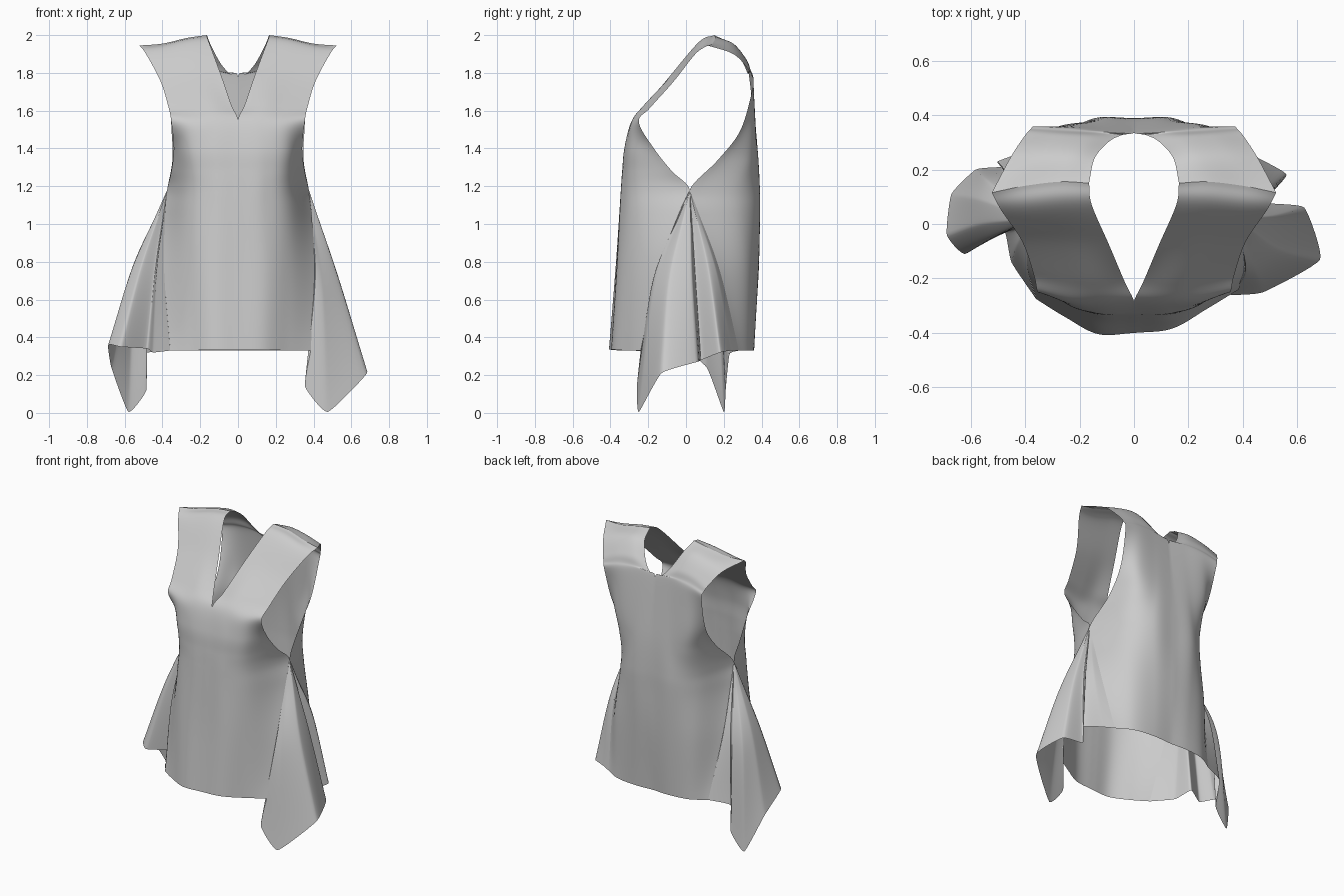
import bpy, bmesh
from mathutils import Vector


def spline(pts, n, k=0.5):
    """Cardinal spline samples, n steps per span; lower k gives sharper corners."""
    p = [Vector(q) for q in pts]
    p = [2 * p[0] - p[1]] + p + [2 * p[-1] - p[-2]]
    out = []
    for i in range(1, len(p) - 2):
        a, b, c, d = p[i - 1:i + 3]
        for s in range(n):
            t = s / n
            h = t * t * (3 - 2 * t)
            out.append(b * (1 - h) + c * h + (c - a) * k * t * (1 - t) ** 2
                       - (d - b) * k * t * t * (1 - t))
    return out + [p[-2]]


def cloth(name, rows, flip=False, mirror=False, nu=8, nv=8, k=0.5):
    """Smooth sheet through rows of control points, optionally mirrored in x."""
    cols = [spline(c, nv) for c in zip(*rows)]
    grid = [spline(r, nu, k) for r in zip(*cols)]
    bm = bmesh.new()
    for side in ((1, -1) if mirror else (1,)):
        vs = []
        for row in grid:
            line = []
            for p in row:
                x, y = (max(p.x, 0) if mirror else p.x), p.y
                if side < 0:      # left hem is slightly narrower and fuller in front
                    drop = max(0, 1.18 - p.z)
                    if y < 0:
                        y *= 1 + 0.45 * drop * x
                    x *= -(1 - 0.08 * drop)
                line.append(bm.verts.new((x, y, max(p.z, 0))))
            vs.append(line)
        for i in range(len(vs) - 1):
            for j in range(len(vs[0]) - 1):
                f = [vs[i][j], vs[i + 1][j], vs[i + 1][j + 1], vs[i][j + 1]]
                if flip != (side < 0):
                    f.reverse()
                bm.faces.new(f)
    bmesh.ops.remove_doubles(bm, verts=bm.verts, dist=0.0008)
    me = bpy.data.meshes.new(name)
    bm.to_mesh(me)
    bm.free()
    for poly in me.polygons:
        poly.use_smooth = True
    ob = bpy.data.objects.new(name, me)
    bpy.context.collection.objects.link(ob)
    return ob


def drape(name, apex, seams, middle, hem, flip=False):
    """Fan of folds from the underarm; seams are its side points near the top."""
    upper = [Vector(apex).lerp(Vector(m), 0.3) for m in middle]
    upper[0], upper[-1] = seams
    cloth(name, [[apex] * len(hem), upper, middle, hem], flip, nv=10, k=0.23)


shoulder = [(.165, .15, 2), (.27, .155, 1.985), (.40, .14, 1.955), (.522, .115, 1.945)]
underarm = (.375, .02, 1.18)

# Front panel: shoulder, V neck, armhole edge, hem
cloth("front_panel", [
    shoulder,
    [(.155, .07, 1.965), (.26, .07, 1.955), (.385, .06, 1.925), (.487, .05, 1.90)],
    [(.09, -.08, 1.79), (.19, -.075, 1.785), (.30, -.07, 1.77), (.41, -.065, 1.755)],
    [(.035, -.21, 1.63), (.14, -.222, 1.63), (.25, -.21, 1.62), (.367, -.19, 1.615)],
    [(0, -.283, 1.55), (.12, -.29, 1.54), (.24, -.285, 1.53), (.353, -.25, 1.54)],
    [(0, -.325, 1.4), (.14, -.323, 1.4), (.26, -.285, 1.4), (.34, -.17, 1.4)],
    [(0, -.338, 1.28), (.14, -.33, 1.28), (.26, -.27, 1.28), (.353, -.075, 1.28)],
    [(0, -.345, 1.18), (.14, -.335, 1.18), (.27, -.25, 1.18), underarm],
    [(0, -.353, 1.05), (.14, -.342, 1.05), (.275, -.26, 1.05), (.39, -.04, 1.05)],
    [(0, -.37, .75), (.15, -.358, .75), (.28, -.28, .75), (.405, -.15, .75)],
    [(0, -.40, .335), (.14, -.384, .335), (.27, -.31, .33), (.385, -.24, .33)],
], mirror=True)

# Back panel: shoulder, round neck, armhole edge, hem
cloth("back_panel", [
    shoulder,
    [(.145, .24, 1.95), (.23, .25, 1.955), (.34, .25, 1.935), (.45, .25, 1.90)],
    [(.095, .30, 1.855), (.18, .315, 1.875), (.29, .32, 1.865), (.40, .325, 1.825)],
    [(.045, .326, 1.797), (.15, .335, 1.82), (.27, .342, 1.815), (.38, .348, 1.785)],
    [(0, .335, 1.775), (.12, .345, 1.77), (.25, .357, 1.755), (.367, .355, 1.73)],
    [(0, .365, 1.5), (.13, .37, 1.5), (.27, .36, 1.5), (.352, .29, 1.5)],
    [(0, .38, 1.34), (.14, .38, 1.34), (.27, .335, 1.34), (.347, .17, 1.34)],
    [(0, .388, 1.18), (.16, .382, 1.18), (.29, .28, 1.18), underarm],
    [(0, .389, 1.05), (.16, .384, 1.05), (.295, .29, 1.05), (.392, .07, 1.05)],
    [(0, .385, .75), (.15, .378, .75), (.30, .325, .75), (.42, .18, .75)],
    [(0, .355, .33), (.14, .36, .33), (.28, .34, .33), (.39, .28, .33)],
], flip=True, mirror=True)

# Right side drape: pointed hem, corner to the front
drape("right_side_drape", underarm, [(.39, -.04, 1.05), (.392, .07, 1.05)],
      [(.405, -.15, .75), (.41, -.175, .70), (.45, -.17, .65), (.535, -.09, .70), (.52, .03, .72),
       (.45, .05, .74), (.49, .12, .75), (.46, .16, .75), (.42, .18, .75)],
      [(.385, -.24, .33), (.355, -.26, .14), (.475, -.25, .005), (.683, -.13, .21), (.625, .06, .27),
       (.48, .08, .28), (.56, .18, .32), (.46, .24, .33), (.39, .28, .33)])

# Left side drape: folded outward with its point to the rear
drape("left_side_drape", (-.375, .02, 1.18), [(-.386, -.041, 1.05), (-.388, .07, 1.05)],
      [(-.391, -.162, .75), (-.43, -.08, .75), (-.44, -.02, .75), (-.52, -.05, .75), (-.565, 0, .75),
       (-.57, .09, .73), (-.54, .16, .68), (-.47, .17, .70), (-.46, .18, .74), (-.406, .18, .75)],
      [(-.359, -.276, .33), (-.45, -.14, .32), (-.48, -.02, .34), (-.62, -.11, .35), (-.687, -.04, .36),
       (-.67, .11, .24), (-.58, .20, .005), (-.485, .21, .12), (-.50, .23, .31), (-.363, .28, .33)],
      flip=True)
